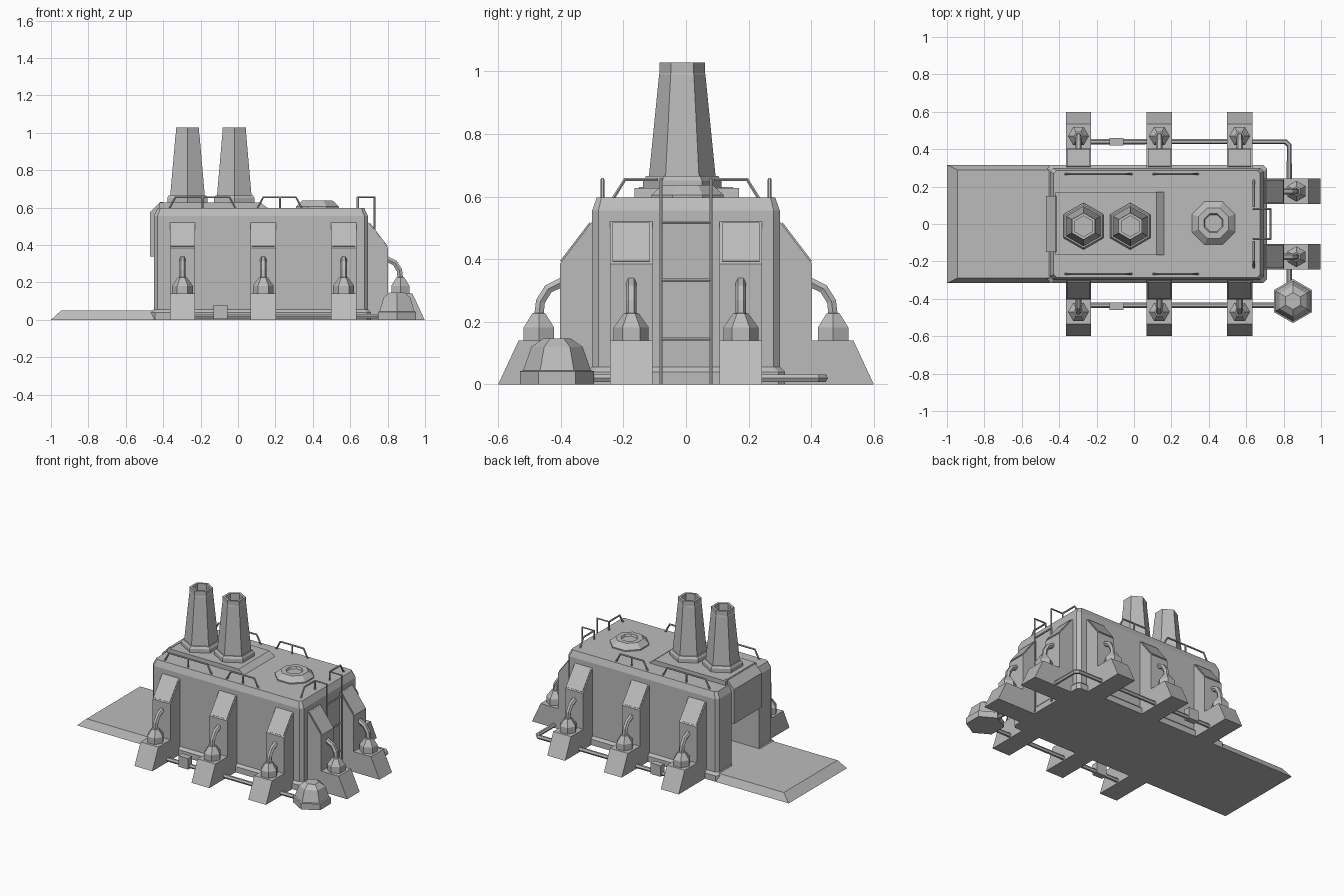
import bpy, bmesh, math
from mathutils import Vector, Matrix

if "Cube" in bpy.data.objects:
    bpy.data.objects.remove(bpy.data.objects["Cube"])

grey = bpy.data.materials.new("plain grey")
grey.diffuse_color = (0.5, 0.5, 0.5, 1)
grey.use_nodes = True
grey.node_tree.nodes["Principled BSDF"].inputs["Base Color"].default_value = grey.diffuse_color


def add(name, bm, matrix=None):
    bmesh.ops.recalc_face_normals(bm, faces=bm.faces)
    me = bpy.data.meshes.new(name)
    bm.to_mesh(me)
    bm.free()
    me.materials.append(grey)
    ob = bpy.data.objects.new(name, me)
    bpy.context.collection.objects.link(ob)
    if matrix:
        ob.matrix_world = matrix
    return ob


def loft(name, rings, matrix=None):
    """Skin a stack of rings (lists of points) and cap both ends."""
    bm = bmesh.new()
    vs = [[bm.verts.new(p) for p in r] for r in rings]
    n = len(vs[0])
    for a, b in zip(vs, vs[1:]):
        for i in range(n):
            bm.faces.new((a[i], a[(i + 1) % n], b[(i + 1) % n], b[i]))
    bm.faces.new(vs[0][::-1])
    bm.faces.new(vs[-1])
    return add(name, bm, matrix)


def rect(x0, x1, y0, y1, z, c=0.0):
    """Rectangle ring, with cut corners when c > 0."""
    if not c:
        return [(x0, y0, z), (x1, y0, z), (x1, y1, z), (x0, y1, z)]
    return [(x0 + c, y0, z), (x1 - c, y0, z), (x1, y0 + c, z), (x1, y1 - c, z),
            (x1 - c, y1, z), (x0 + c, y1, z), (x0, y1 - c, z), (x0, y0 + c, z)]


def box(name, x0, x1, y0, y1, z0, z1, matrix=None):
    return loft(name, [rect(x0, x1, y0, y1, z0), rect(x0, x1, y0, y1, z1)], matrix)


def turned(name, x, y, prof, n=6, turn=math.pi / 2, matrix=None):
    """Low-sided lathe: prof is (radius, z)."""
    rings = [[(x + r * math.cos(turn + k * math.tau / n),
               y + r * math.sin(turn + k * math.tau / n), z) for k in range(n)]
             for r, z in prof]
    return loft(name, rings, matrix)


def tubes(name, paths, r, matrix=None):
    cu = bpy.data.curves.new(name, 'CURVE')
    cu.dimensions = '3D'
    cu.bevel_depth = r
    cu.bevel_resolution = 1
    cu.use_fill_caps = True
    for p in paths:
        s = cu.splines.new('POLY')
        s.points.add(len(p) - 1)
        for q, c in zip(s.points, p):
            q.co = (*c, 1)
    tmp = bpy.data.objects.new(name + "_path", cu)
    bpy.context.collection.objects.link(tmp)
    bpy.context.view_layer.update()
    me = bpy.data.meshes.new_from_object(
        tmp.evaluated_get(bpy.context.evaluated_depsgraph_get()))
    bpy.data.objects.remove(tmp)
    bm = bmesh.new()
    bm.from_mesh(me)
    for f in bm.faces:
        f.smooth = False
    return add(name, bm, matrix)


# Main hall with a chamfered roof edge and a doorway in the left end
hall = loft("hall", [rect(-0.45, 0.695, -0.3, 0.3, 0, 0.02),
                     rect(-0.45, 0.695, -0.3, 0.3, 0.555, 0.02),
                     rect(-0.43, 0.675, -0.285, 0.285, 0.597, 0.015)])
plinth = loft("plinth", [rect(-0.465, 0.71, -0.316, 0.316, 0, 0.02),
                         rect(-0.465, 0.71, -0.316, 0.316, 0.04, 0.02),
                         rect(-0.45, 0.695, -0.3, 0.3, 0.056, 0.02)])
cutter = box("doorway_cutter", -0.6, -0.2, -0.15, 0.15, 0.05, 0.36)
for ob in (hall, plinth):
    m = ob.modifiers.new("doorway", 'BOOLEAN')
    m.operation = 'DIFFERENCE'
    m.object = cutter
    m.solver = 'EXACT'
    bpy.context.view_layer.objects.active = ob
    bpy.ops.object.modifier_apply(modifier="doorway")
bpy.data.objects.remove(cutter)

# Ramp
loft("ramp", [rect(-1, -0.45, -0.316, 0.316, 0), rect(-0.945, -0.45, -0.29, 0.29, 0.05)])

# Hood above the doorway
hood = [(-0.47, 0.34), (-0.40, 0.34), (-0.40, 0.63), (-0.415, 0.63), (-0.47, 0.575)]
loft("door_hood", [[(x, y, z) for x, z in hood] for y in (-0.15, 0.15)])

# Roof platform, chimneys and hatch
loft("roof_platform", [rect(-0.42, 0.17, -0.165, 0.17, 0.59),
                       rect(-0.42, 0.12, -0.165, 0.17, 0.627)])
for x in (-0.27, -0.02):
    turned("chimney_base", x, -0.012, [(0.125, 0.62), (0.125, 0.652), (0.115, 0.666)])
    turned("chimney", x, -0.012, [(0.107, 0.66), (0.074, 0.99), (0.072, 0.995),
                                  (0.072, 1.028), (0.055, 1.028), (0.055, 0.8)])
turned("roof_hatch", 0.425, 0.005, [(0.125, 0.595), (0.125, 0.605), (0.088, 0.637),
                                    (0.055, 0.637), (0.048, 0.625)], 8, math.pi / 8)

# Buttress sets, built facing +x with the wall at x = 0, then turned into place
profile = [(-0.02, 0), (0.3, 0), (0.235, 0.14), (0.103, 0.14), (0.103, 0.385),
           (0, 0.52), (-0.02, 0.52)]
W = 0.0675
spots = [((x, s * 0.3, 0), s * math.pi / 2) for s in (-1, 1) for x in (-0.297, 0.135, 0.565)]
spots += [((0.698, y, 0), 0) for y in (-0.175, 0.175)]
for pos, ang in spots:
    M = Matrix.Translation(pos) @ Matrix.Rotation(ang, 4, 'Z')
    loft("buttress", [[(x, y, z) for x, z in profile] for y in (-W, W)], M)
    # thin panel on the sloped shoulder
    a, b = Vector((0.098, 0.392)), Vector((0.005, 0.514))
    n = Vector((0.795, 0.607)) * 0.005
    quad = [a, b, b + n, a + n]
    loft("shoulder_panel", [[(p.x, y, p.y) for p in quad] for y in (-W + 0.007, W - 0.007)], M)
    turned("valve_pot", 0.17, 0, [(0.056, 0.14), (0.056, 0.182), (0.025, 0.226),
                                  (0.018, 0.228)], matrix=M)
    tubes("valve_pipe", [[(0.17, 0, 0.22), (0.165, 0, 0.265), (0.14, 0, 0.305),
                          (0.09, 0, 0.33)]], 0.017, M)

# Ground pipes with junction boxes and the corner tank
tubes("ground_pipe", [
    [(-0.36, -0.435, 0.02), (0.78, -0.435, 0.02)],
    [(-0.36, 0.44, 0.02), (0.81, 0.44, 0.02), (0.83, 0.42, 0.02), (0.83, 0.2, 0.02)],
    [(0.83, -0.2, 0.02), (0.83, -0.35, 0.02)]], 0.014)
for s in (-1, 1):
    box("junction_box", -0.13, -0.055, s * 0.44 - 0.021, s * 0.44 + 0.021, 0.005, 0.08)
turned("corner_tank", 0.85, -0.412, [(0.118, 0), (0.118, 0.042), (0.108, 0.045),
                                     (0.082, 0.12), (0.045, 0.146)])

# Roof railings
T = 0.655
rails = []
for y in (-0.267, 0.267):
    for x0, x1, mid in ((-0.37, -0.01, -0.19), (0.10, 0.345, 0.225)):
        rails.append([(x0, y, 0.59), (x0 + 0.035, y, T), (x1 - 0.035, y, T), (x1, y, 0.59)])
        rails.append([(mid, y, 0.59), (mid, y, T)])
for s in (-1, 1):
    rails.append([(0.64, s * 0.235, 0.59), (0.64, s * 0.195, T), (0.64, s * 0.09, T)])
tubes("roof_railing", rails, 0.006)

# Ladder on the right end
ladder = [[(0.64, y, 0.59), (0.64, y, T), (0.73, y, T), (0.73, y, 0)] for y in (-0.08, 0.08)]
ladder += [[(0.73, -0.08, z), (0.73, 0.08, z)] for z in (0.145, 0.333, 0.517)]
tubes("ladder", ladder, 0.006)
